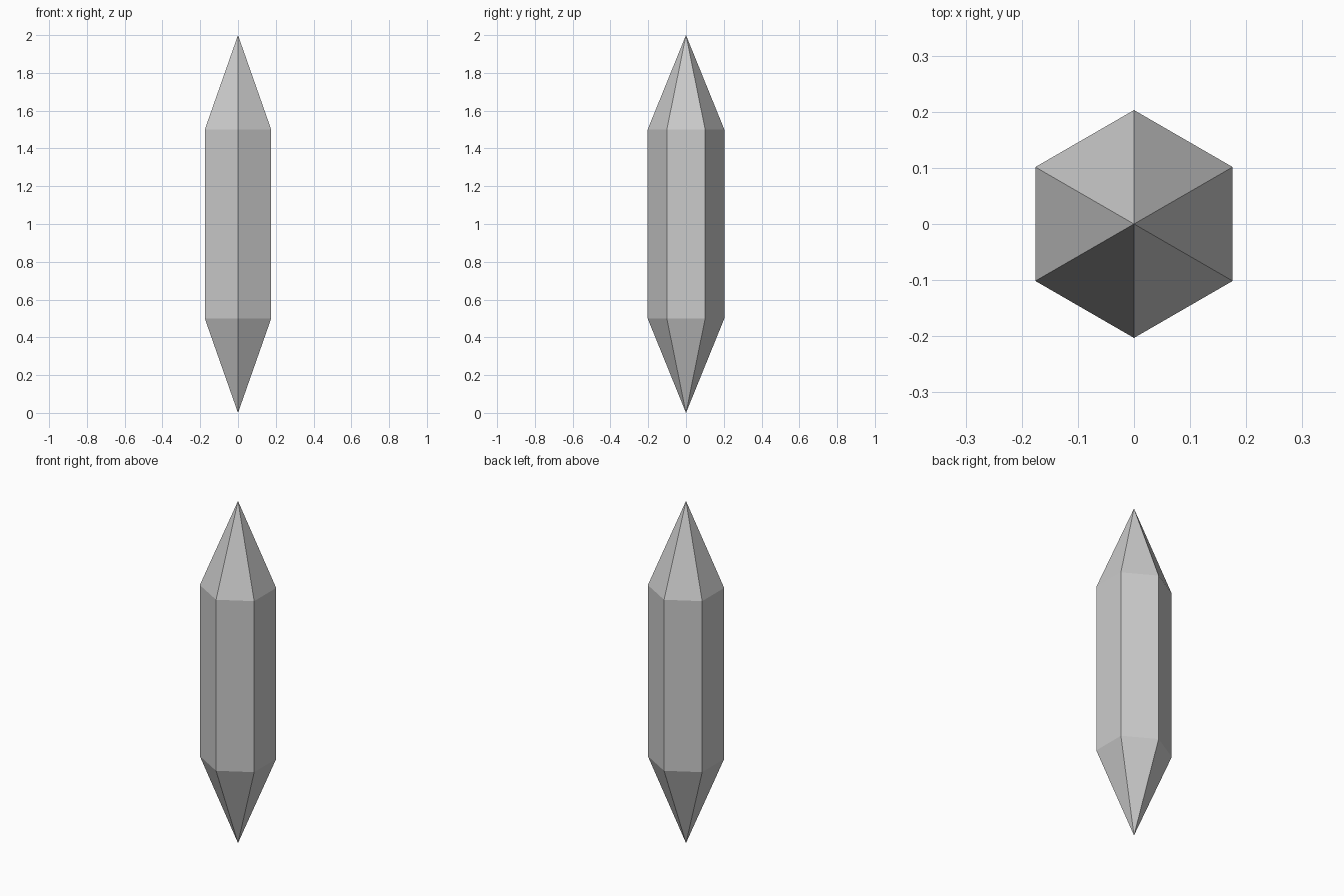
import bpy, bmesh
from math import cos, sin, pi

if "Cube" in bpy.data.objects:
    bpy.data.objects.remove(bpy.data.objects["Cube"])

SIDES, RADIUS = 6, 0.203
LOW, HIGH, TOP = 0.5, 1.5, 2.0

bm = bmesh.new()


def ring(z):
    # hexagon with corners on the y axis
    return [bm.verts.new((RADIUS * cos(pi / 2 + 2 * pi * i / SIDES),
                          RADIUS * sin(pi / 2 + 2 * pi * i / SIDES), z))
            for i in range(SIDES)]


lower, upper = ring(LOW), ring(HIGH)
bottom_tip = bm.verts.new((0, 0, 0))
top_tip = bm.verts.new((0, 0, TOP))

# Prism walls plus the pointed ends
for i in range(SIDES):
    j = (i + 1) % SIDES
    bm.faces.new((lower[i], lower[j], upper[j], upper[i]))
    bm.faces.new((upper[i], upper[j], top_tip))
    bm.faces.new((lower[j], lower[i], bottom_tip))

bmesh.ops.recalc_face_normals(bm, faces=bm.faces)
mesh = bpy.data.meshes.new("crystal")
bm.to_mesh(mesh)
bm.free()
bpy.context.collection.objects.link(bpy.data.objects.new("crystal", mesh))
